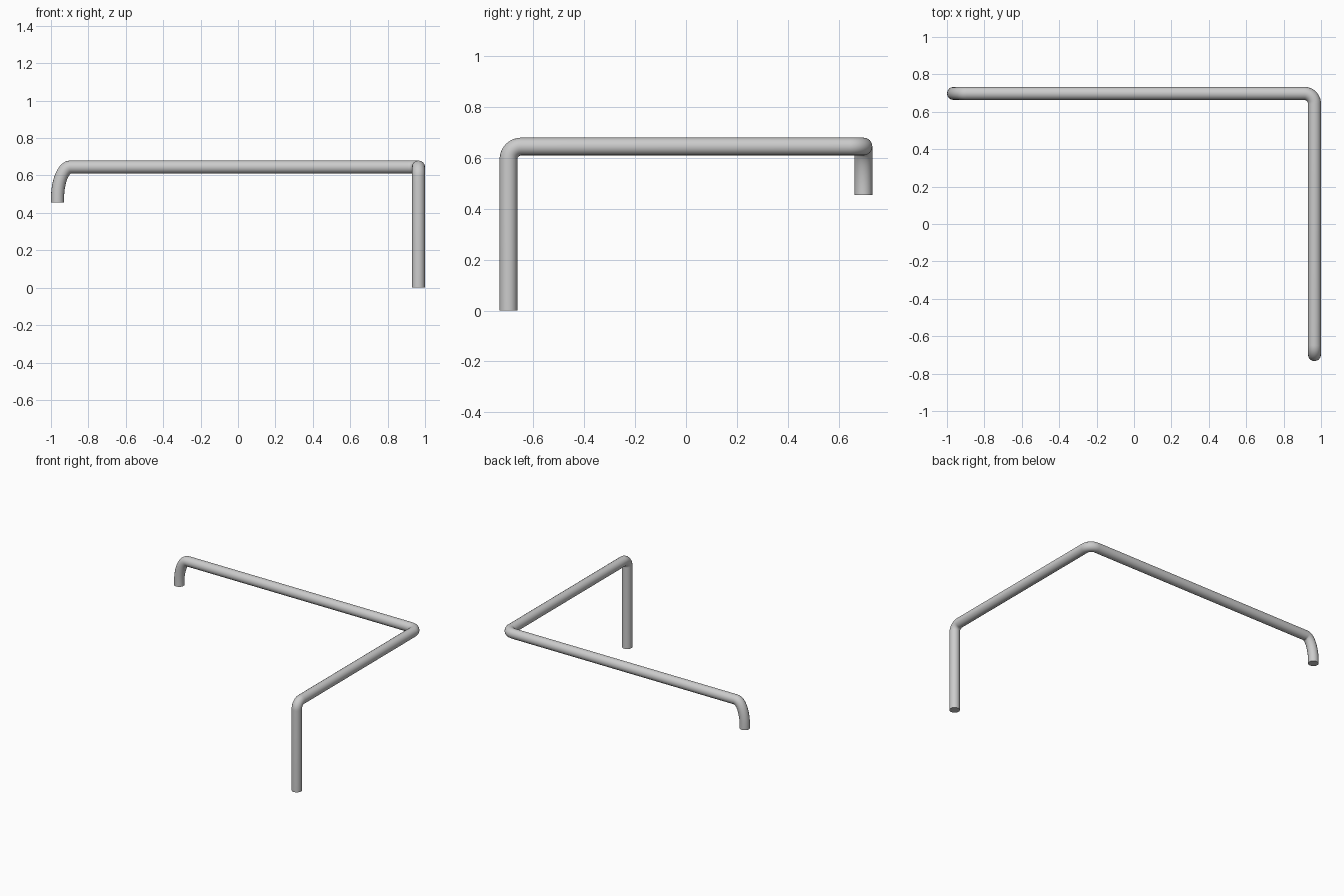
import bpy
from math import sin, cos, pi
from mathutils import Vector

if "Cube" in bpy.data.objects:
    bpy.data.objects.remove(bpy.data.objects["Cube"])

R, X, Y, Z = 0.035, 0.965, 0.698, 0.645


def bend(corner, d_in, d_out, steps=12):
    """Quarter-ellipse bend; d_in / d_out point from the corner along each leg."""
    c, a, b = Vector(corner), Vector(d_in), Vector(d_out)
    return [c + a * (1 - sin(t)) + b * (1 - cos(t))
            for t in (pi / 2 * i / steps for i in range(steps + 1))]


# Centre line: long leg, side rail, back rail, short drop
path = [Vector((X, -Y, 0))]
path += bend((X, -Y, Z), (0, 0, -0.05), (0, 0.05, 0))
path += bend((X, Y, Z), (0, -0.055, 0), (-0.055, 0, 0))
path += bend((-X, Y, Z), (0.07, 0, 0), (0, 0, -0.17), 16)
path.append(Vector((-X, Y, 0.455)))

# Round pipe swept along the centre line
curve = bpy.data.curves.new("bent_pipe", 'CURVE')
curve.dimensions = '3D'
curve.bevel_depth = R
curve.bevel_resolution = 6
curve.use_fill_caps = True
spline = curve.splines.new('POLY')
spline.points.add(len(path) - 1)
for p, co in zip(spline.points, path):
    p.co = (*co, 1)
pipe = bpy.data.objects.new("bent_pipe", curve)
bpy.context.collection.objects.link(pipe)

# Mesh with smooth sides and crisp ends
bpy.context.view_layer.objects.active = pipe
pipe.select_set(True)
bpy.ops.object.convert(target='MESH')
bpy.ops.object.shade_smooth_by_angle()
